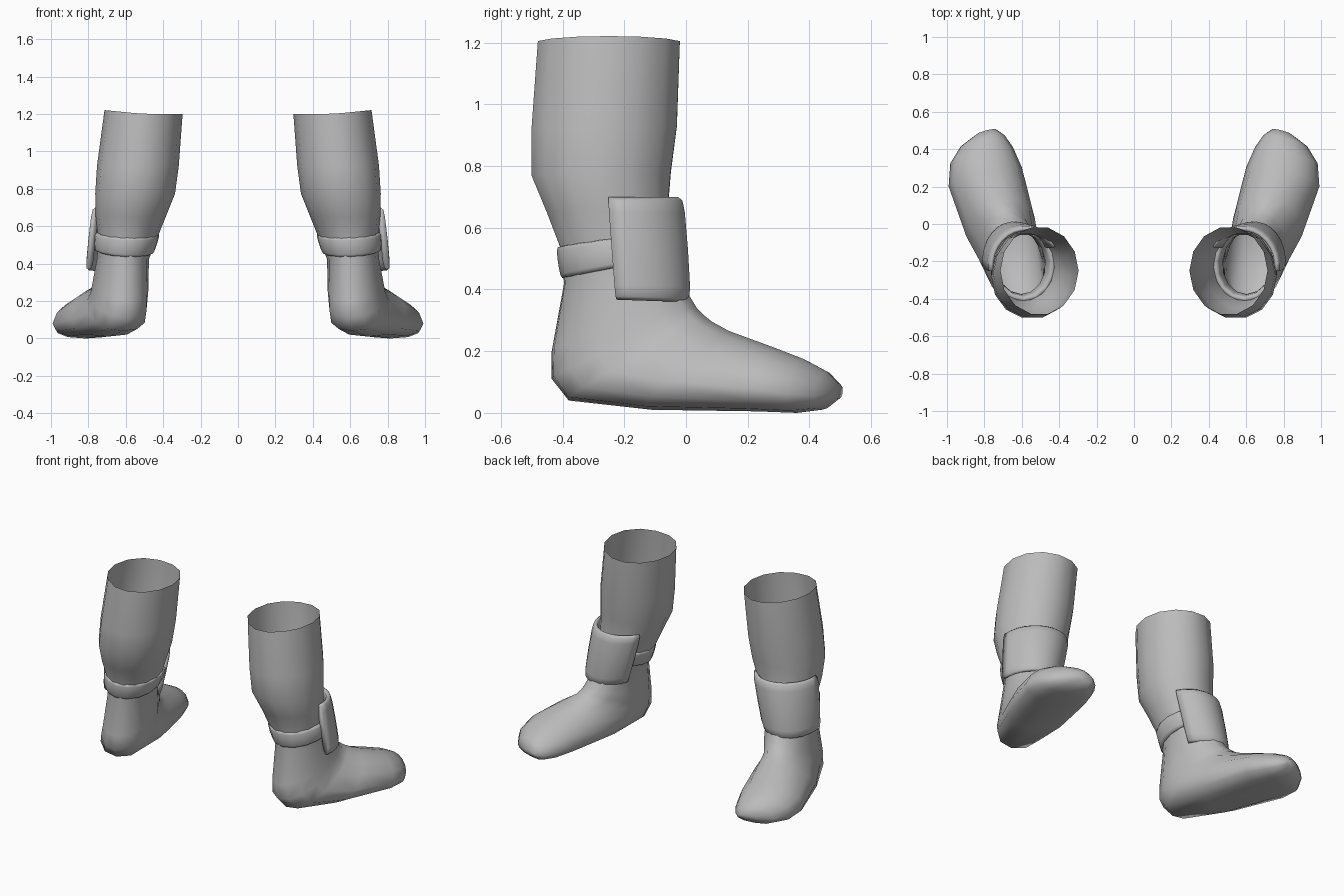
import bpy
import bmesh
from math import sin, cos, radians, copysign
from mathutils import Vector

cube = bpy.data.objects.get("Cube")
if cube:
    bpy.data.objects.remove(cube, do_unlink=True)

grey = bpy.data.materials.new("plain grey")
grey.use_nodes = True
colour = (0.5, 0.5, 0.5, 1)
grey.diffuse_color = colour
grey.node_tree.nodes["Principled BSDF"].inputs["Base Color"].default_value = colour

# Sideways direction of the splayed foot, and how far a ring leans outwards
SIDE = Vector((0.97, -0.25, 0))
LEAN = 0.1


def rounded(value, power):
    return copysign(abs(value) ** power, value)


def ring_point(ring, angle, offset=0.0):
    """Point on a ring around the leg; angle zero is the front, a right angle the outer side."""
    x, front_y, front_z, back_y, back_z, width = ring
    depth = front_y - back_y
    front = Vector((x + LEAN * depth, front_y, front_z))
    back = Vector((x - LEAN * depth, back_y, back_z))
    middle, half = (front + back) / 2, (front - back) / 2
    half += half.normalized() * offset
    # Rings near the ground are wider and squarer towards the sole
    egg = min(max(2 * (0.25 - middle.z), 0), 0.25)
    power = 1 - 0.6 * egg
    c, s = rounded(cos(angle), power), rounded(sin(angle), power)
    return middle + half * c + SIDE * (width + offset) * s * (1 - egg * c)


def loft(name, rows, sign, joined=False, cap_first=False, cap_last=False):
    """Skin a list of closed point loops."""
    bm = bmesh.new()
    loops = [[bm.verts.new((p.x * sign, p.y, p.z)) for p in row] for row in rows]
    pairs = list(zip(loops, loops[1:]))
    if joined:
        pairs.append((loops[-1], loops[0]))
    for a, b in pairs:
        for i in range(len(a)):
            j = (i + 1) % len(a)
            bm.faces.new((a[i], a[j], b[j], b[i]))
    if cap_first:
        bm.faces.new(loops[0][::-1])
    if cap_last:
        bm.faces.new(loops[-1])
    bmesh.ops.recalc_face_normals(bm, faces=bm.faces)
    mesh = bpy.data.meshes.new(name)
    bm.to_mesh(mesh)
    bm.free()
    mesh.materials.append(grey)
    mesh.polygons.foreach_set("use_smooth", [True] * len(mesh.polygons))
    obj = bpy.data.objects.new(name, mesh)
    bpy.context.collection.objects.link(obj)


def band(name, top, bottom, thickness, angles, sign, closed):
    """Sweep a padded cross-section around the leg between two rings."""
    rows = []
    for angle in angles:
        row = []
        for turn in range(0, 360, 30):
            t = 0.5 - 0.5 * rounded(cos(radians(turn)), 0.5)
            ring = [a + (b - a) * t for a, b in zip(top, bottom)]
            puff = thickness * rounded(sin(radians(turn)), 0.6)
            row.append(ring_point(ring, radians(angle), puff))
        rows.append(row)
    loft(name, rows, sign, closed, not closed, not closed)


# Rings from the open calf, round the heel and out to the toe:
# middle x, front y and z, back y and z, half width
LEG = [
    (.505, -.02, 1.2, -.48, 1.2, .21),
    (.535, -.03, .93, -.5, .92, .22),
    (.55, -.05, .78, -.5, .77, .215),
    (.573, -.06, .66, -.45, .65, .19),
    (.59, -.05, .54, -.405, .53, .158),
    (.615, -.02, .43, -.395, .42, .138),
    (.63, .035, .34, -.435, .2, .148),
    (.64, .06, .315, -.435, .11, .148),
    (.66, .085, .295, -.38, .04, .152),
    (.72, .14, .265, -.11, .01, .182),
    (.797, .29, .21, .23, .005, .193),
    (.815, .38, .175, .36, 0, .165),
    (.81, .455, .135, .44, .01, .115),
    (.79, .5, .09, .49, .045, .05),
]
# Top and bottom rings of the strap and the guard
STRAP = (.592, -.035, .585, -.4, .54, .16), (.61, -.03, .5, -.385, .435, .148)
GUARD = (.58, -.03, .7, -.42, .7, .185), (.64, -.005, .36, -.41, .375, .158)
SIDES = 14

for side, sign in (("left", 1), ("right", -1)):
    # Leg and foot as one open-topped skin
    rows = [[ring_point(ring, radians(360 * i / SIDES)) for i in range(SIDES)] for ring in LEG]
    for p in rows[0]:
        p.z += max(0, LEAN * (p.x - LEG[0][0]))
    loft(side + "_leg_and_foot", rows, sign, cap_last=True)
    # Strap round the ankle
    band(side + "_ankle_strap", *STRAP, 0.018, range(0, 360, 24), sign, True)
    # Padded guard over the shin
    band(side + "_shin_guard", *GUARD, 0.02, range(-72, 85, 13), sign, False)
